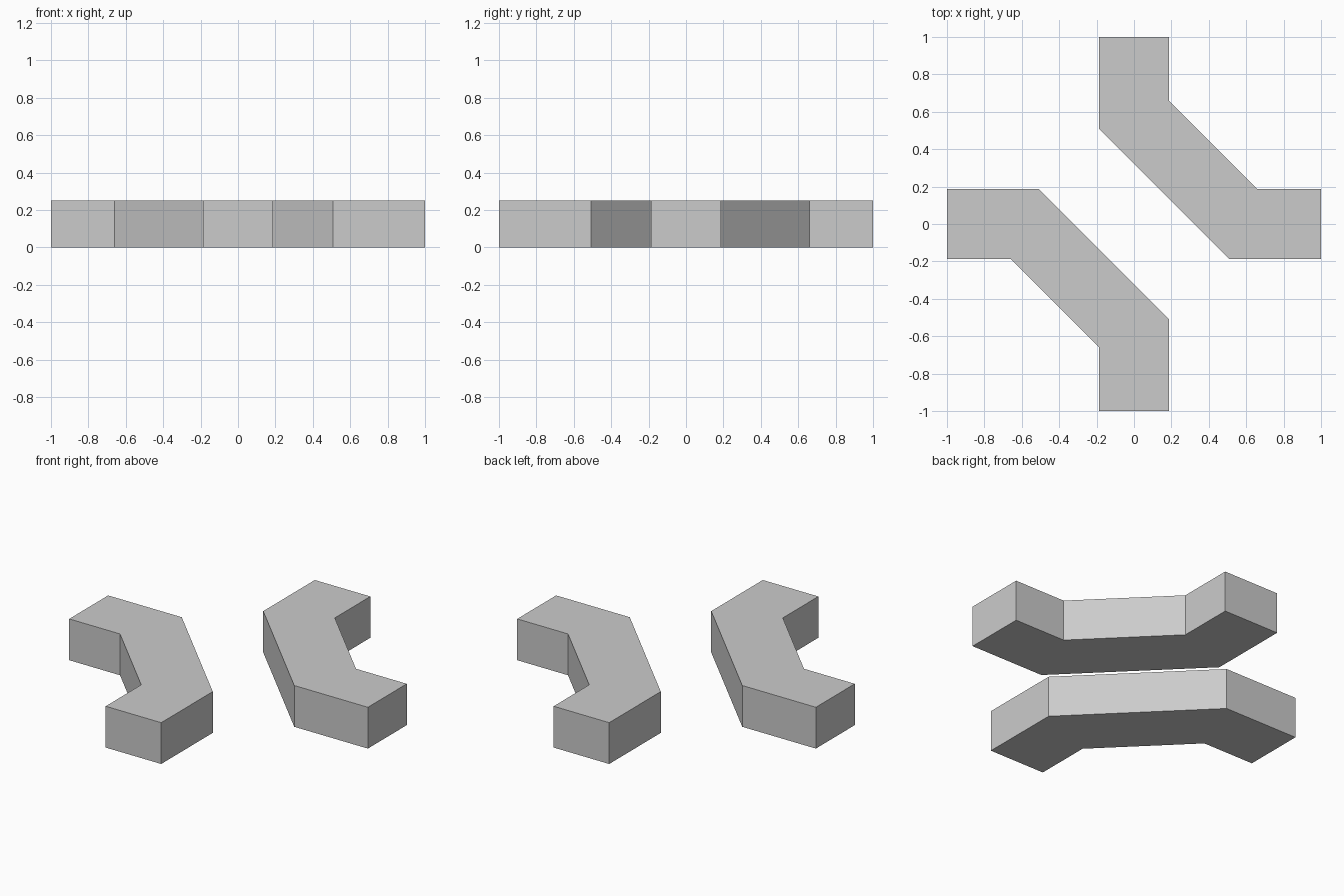
import bpy, bmesh
from mathutils import Matrix

if "Cube" in bpy.data.objects:
    bpy.data.objects.remove(bpy.data.objects["Cube"])

W = 0.186       # half width of the track
H = 0.25        # height
OUTER = 0.507   # bend on the side facing the centre
INNER = 0.66    # bend on the side facing the corner


def bent_bar(name, angle):
    # Half outline, mirrored across the x = y diagonal
    half = [(-W, OUTER), (-W, 1), (W, 1), (W, INNER)]
    outline = half + [(y, x) for x, y in reversed(half)]
    bm = bmesh.new()
    base = bm.faces.new([bm.verts.new((x, y, 0)) for x, y in outline])
    ext = bmesh.ops.extrude_face_region(bm, geom=[base], use_keep_orig=True)
    top = [g for g in ext["geom"] if isinstance(g, bmesh.types.BMVert)]
    bmesh.ops.translate(bm, verts=top, vec=(0, 0, H))
    bmesh.ops.recalc_face_normals(bm, faces=bm.faces)
    bm.transform(Matrix.Rotation(angle, 4, 'Z'))
    mesh = bpy.data.meshes.new(name)
    bm.to_mesh(mesh)
    bm.free()
    obj = bpy.data.objects.new(name, mesh)
    bpy.context.collection.objects.link(obj)


# Two identical bars, half a turn apart
bent_bar("back_right_bent_bar", 0)
bent_bar("front_left_bent_bar", 3.14159265)
